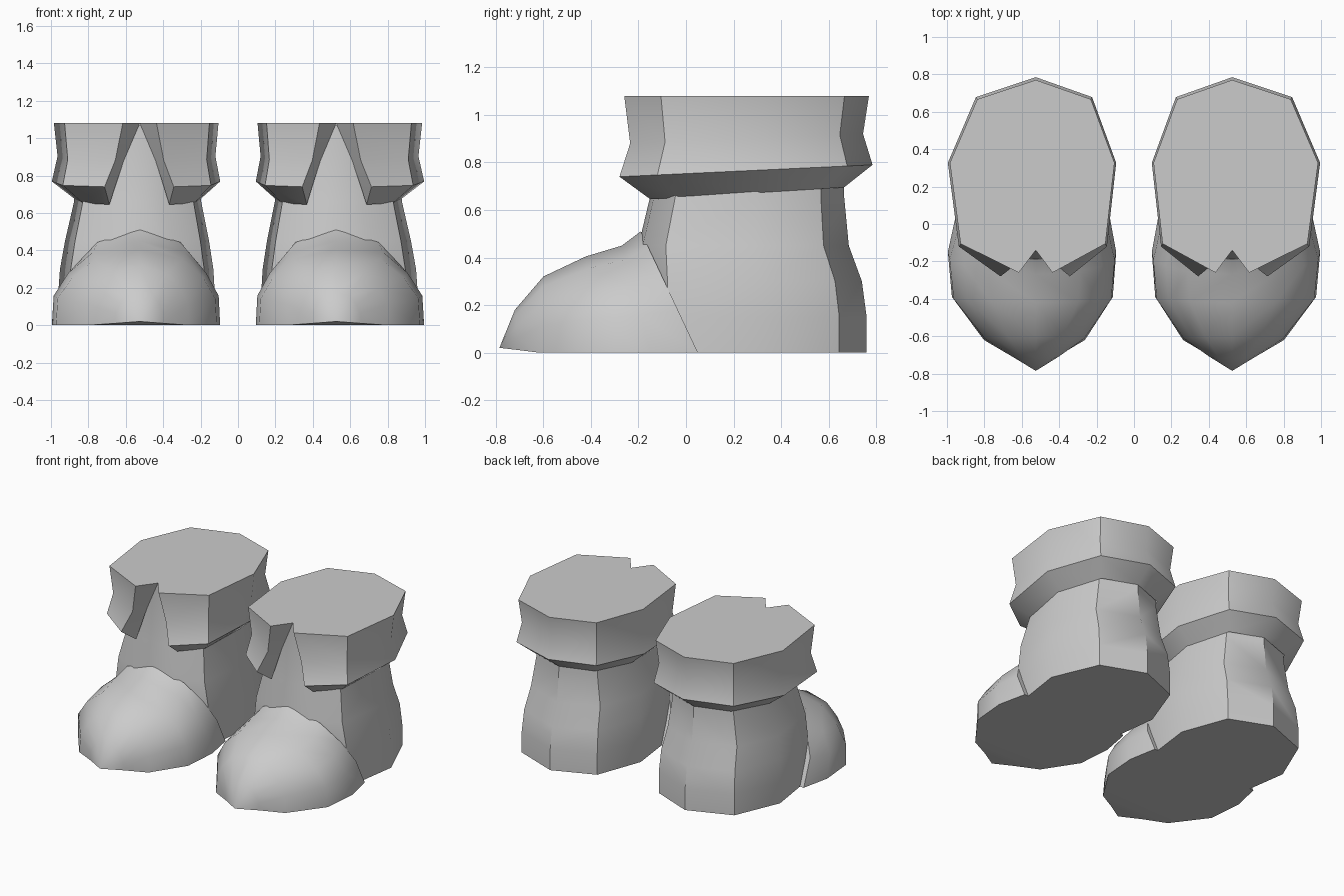
import bpy, bmesh, math

old = bpy.data.objects.get("Cube")
if old:
    bpy.data.objects.remove(old, do_unlink=True)

BOOT_X = 0.525  # centre line of the left boot

grey = bpy.data.materials.new("plain_grey")
grey.use_nodes = True
grey.diffuse_color = (0.6, 0.6, 0.6, 1)
grey.node_tree.nodes["Principled BSDF"].inputs["Base Color"].default_value = (0.6, 0.6, 0.6, 1)


def lerp(a, b, t):
    return a + (b - a) * t


def both_sides(half):
    """Complete a half section: reversed mirror of it, sharing the point at x = 0."""
    left = [(-x, y, z) for x, y, z in half if x > 0]
    return half + left[::-1]


def loft(bm, sections, closed=True):
    """Bridge equal-length sections with quads and return their vertices."""
    rows = [[bm.verts.new(p) for p in section] for section in sections]
    for low, high in zip(rows, rows[1:]):
        n = len(low)
        for i in range(n if closed else n - 1):
            j = (i + 1) % n
            bm.faces.new((low[i], low[j], high[j], high[i]))
    return rows


def finish(bm, name):
    """Place the part on the left boot and mirror it to the right one."""
    bmesh.ops.remove_doubles(bm, verts=bm.verts, dist=0.0005)
    for v in bm.verts:
        # The outer side of each boot is a little fuller
        v.co.x += 0.1 * v.co.x ** 2 + BOOT_X
    bmesh.ops.recalc_face_normals(bm, faces=bm.faces)
    mesh = bpy.data.meshes.new(name)
    bm.to_mesh(mesh)
    bm.free()
    mesh.materials.append(grey)
    obj = bpy.data.objects.new(name, mesh)
    bpy.context.collection.objects.link(obj)
    bpy.ops.object.select_all(action="DESELECT")
    obj.select_set(True)
    bpy.context.view_layer.objects.active = obj
    bpy.ops.object.shade_smooth_by_angle(angle=math.radians(42))
    mirror = obj.modifiers.new("other_boot", "MIRROR")
    mirror.use_mirror_merge = False


# Shaft and heel: one outline scaled at each height (z, half width, front, back)
outline = [(0, 0), (0.4, 0.02), (0.87, 0.13), (1, 0.55), (0.7, 0.88), (0, 1)]
levels = [
    (0, 0.42, -0.2, 0.76), (0.15, 0.42, -0.2, 0.76), (0.3, 0.41, -0.2, 0.74),
    (0.45, 0.385, -0.2, 0.685), (0.66, 0.34, -0.15, 0.665), (1.07, 0.33, -0.14, 0.66),
]
bm = bmesh.new()
rows = loft(bm, [both_sides([(u * w, lerp(front, back, v), z) for u, v in outline])
                 for z, w, front, back in levels])
bm.faces.new(rows[0])
bm.faces.new(rows[-1])
finish(bm, "boot_shafts")

# Toe: arched sections (y at sole, y at crest, half width, height, lift)
arch = [(1, 0), (0.98, 0.35), (0.82, 0.62), (0.54, 0.87), (0, 1)]
stations = [
    (0.05, -0.19, 0.41, 0.51, 0), (-0.15, -0.27, 0.45, 0.45, 0),
    (-0.39, -0.42, 0.43, 0.405, 0), (-0.62, -0.6, 0.27, 0.32, 0),
    (-0.7, -0.72, 0.13, 0.18, 0.01), (-0.785, -0.785, 0, 0, 0.02),
]
bm = bmesh.new()
sections = []
for sole, crest, w, h, lift in stations:
    half = [(u * w, lerp(sole, crest, v), max(v * h, lift)) for u, v in arch]
    # Keep a full count of points even where the tip closes to one point
    sections.append(half + [(-x, y, z) for x, y, z in half[-2::-1]])
rows = loft(bm, sections)
bm.faces.new(rows[0])
finish(bm, "boot_toes")

# Cuff: flared collar, open at the front
# (front z, back z, half width, front, back, notch edge, inner notch x and y)
collar = [
    (1.08, 1.08, 0.44, -0.26, 0.77, 0.09, 0, -0.14),
    (0.88, 0.92, 0.422, -0.235, 0.745, 0.13, 0.085, -0.14),
    (0.74, 0.79, 0.45, -0.28, 0.785, 0.185, 0.13, -0.145),
    (0.645, 0.695, 0.335, -0.15, 0.665, 0.16, 0.16, -0.15),
]
bm = bmesh.new()
sections = []
for z_front, z_back, w, front, back, notch, inner_x, inner_y in collar:
    half = [(inner_x, inner_y, z_front), (notch, front, z_front)]
    for u, v in [(0.88, 0.15), (1, 0.57), (0.69, 0.9), (0, 1)]:
        half.append((u * w, lerp(front, back, v), lerp(z_front, z_back, v)))
    sections.append(half + [(-x, y, z) for x, y, z in half[-2::-1]])
rows = loft(bm, sections, closed=False)
bm.faces.new(rows[0][:-1])
finish(bm, "boot_cuffs")
